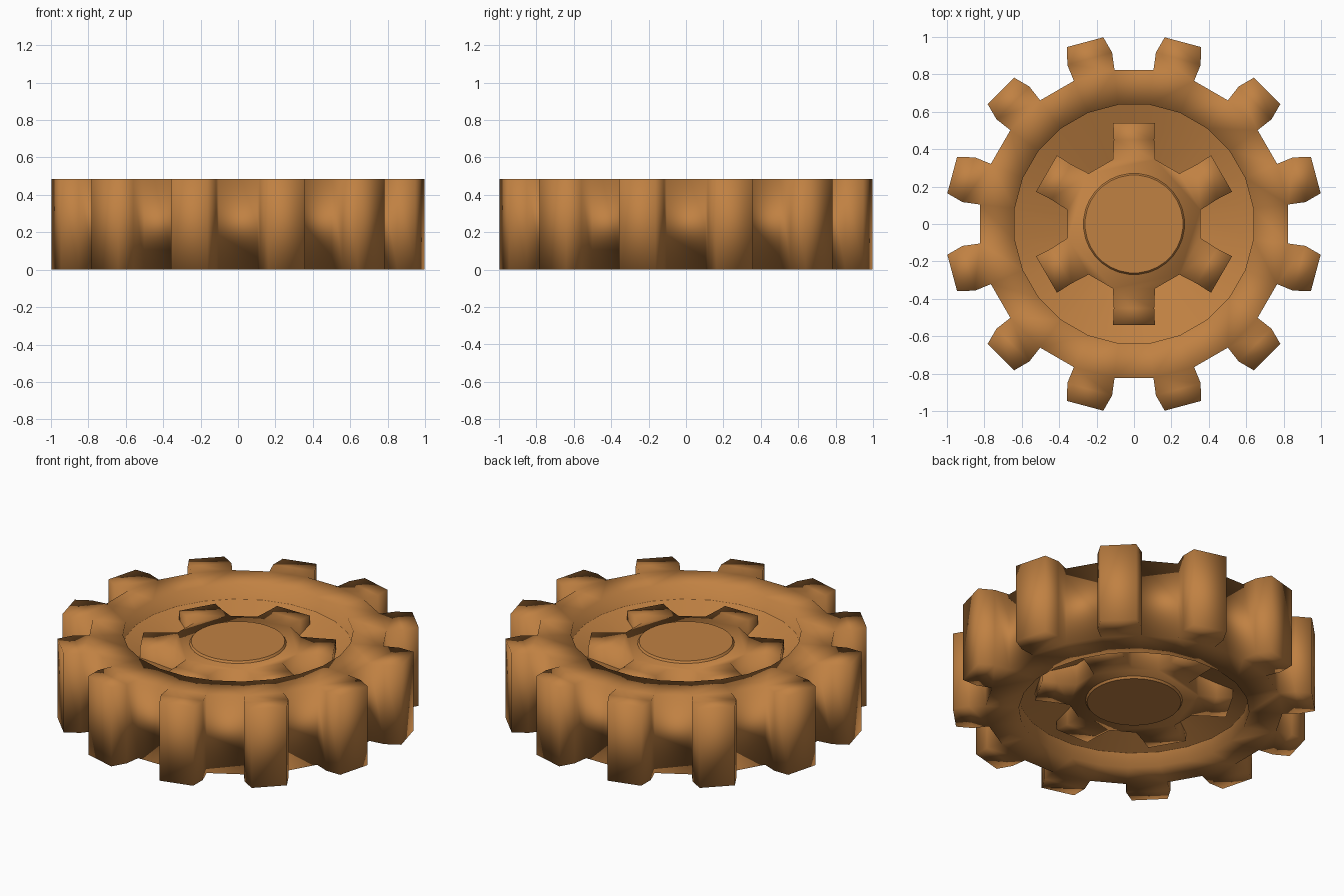
import bpy, bmesh
from math import radians, cos, sin, pi, atan2

if "Cube" in bpy.data.objects:
    bpy.data.objects.remove(bpy.data.objects["Cube"])

MID = 0.2425  # half height; every part is symmetric about this plane

wood = bpy.data.materials.new("warm_brown")
wood.diffuse_color = (0.53, 0.22, 0.055, 1)
wood.use_nodes = True
wood.node_tree.nodes["Principled BSDF"].inputs["Base Color"].default_value = wood.diffuse_color


def finish(bm, name, angle):
    bmesh.ops.recalc_face_normals(bm, faces=bm.faces)
    me = bpy.data.meshes.new(name)
    bm.to_mesh(me)
    bm.free()
    ob = bpy.data.objects.new(name, me)
    bpy.context.collection.objects.link(ob)
    me.materials.append(wood)
    bpy.ops.object.select_all(action='DESELECT')
    ob.select_set(True)
    bpy.context.view_layer.objects.active = ob
    bpy.ops.object.shade_smooth_by_angle(angle=radians(angle))
    return ob


def add_loop(bm, pts, z):
    return [bm.verts.new((x, y, z)) for x, y in pts]


def bridge(bm, a, b):
    n = len(a)
    for i in range(n):
        bm.faces.new((a[i], a[(i + 1) % n], b[(i + 1) % n], b[i]))


def circle(r, n=24):
    """Regular polygon starting half a step before angle 0."""
    return [(r * cos((i - .5) * 2 * pi / n), r * sin((i - .5) * 2 * pi / n)) for i in range(n)]


def root_points(count, apothem, half):
    """Ends of each flat root between neighbouring teeth, in angular order."""
    pts = []
    for k in range(count):
        a = k * 2 * pi / count
        for t in (-half, half):
            pts.append((apothem * cos(a) - t * sin(a), apothem * sin(a) + t * cos(a)))
    return pts


def add_teeth(bm, top, bot, flank, z_flank, z_tip):
    """Grow a tooth from every other span of the root loops (shoulder, then tip)."""
    n = len(top)
    for i in range(1, n, 2):
        j = (i + 1) % n
        mid = (top[i].co + top[j].co) / 2
        a = atan2(mid.y, mid.x)
        rows = []
        for s, root in ((1, top), (-1, bot)):
            row = [root[i]]
            for (r, t), h in zip(flank + flank[::-1], (z_flank, z_tip, z_tip, z_flank)):
                t = t if len(row) > 2 else -t
                row.append(bm.verts.new((r * cos(a) - t * sin(a), r * sin(a) + t * cos(a), MID + s * h)))
            row.append(root[j])
            rows.append(row)
        t, b = rows
        for row in rows:
            bm.faces.new((row[0], row[1], row[4], row[5]))
            bm.faces.new((row[1], row[2], row[3], row[4]))
        for k in range(5):
            bm.faces.new((t[k], t[k + 1], b[k + 1], b[k]))


def root_walls(bm, top, bot):
    for i in range(0, len(top), 2):
        bm.faces.new((top[i], top[i + 1], bot[i + 1], bot[i]))


# toothed rim with a flat top and a straight inner wall
bm = bmesh.new()
roots = root_points(12, 0.823, 0.104)
top, bot = add_loop(bm, roots, 2 * MID), add_loop(bm, roots, 0)
top_in, bot_in = add_loop(bm, circle(0.643), 2 * MID), add_loop(bm, circle(0.643), 0)
bridge(bm, top, top_in)
bridge(bm, bot, bot_in)
bridge(bm, top_in, bot_in)
root_walls(bm, top, bot)
add_teeth(bm, top, bot, [(0.915, 0.124), (1.006, 0.10)], MID, MID)
finish(bm, "toothed_rim", 91)

# dished web between rim and hub
bm = bmesh.new()
for s in (1, -1):
    outer = add_loop(bm, circle(0.65), MID + s * 0.155)
    inner = add_loop(bm, circle(0.34), MID + s * 0.04)
    bridge(bm, outer, inner)
finish(bm, "web", 10)

# six-lug hub
bm = bmesh.new()
roots = root_points(6, 0.355, 0.075)
top, bot = add_loop(bm, roots, MID + 0.18), add_loop(bm, roots, MID - 0.18)
bm.faces.new(top)
bm.faces.new(bot)
root_walls(bm, top, bot)
add_teeth(bm, top, bot, [(0.45, 0.108), (0.54, 0.112)], 0.177, 0.172)
finish(bm, "lugged_hub", 91)

# round boss, slightly proud of the hub
bm = bmesh.new()
loops = [add_loop(bm, circle(r, 32), MID + z)
         for r, z in ((0.262, -0.192), (0.272, -0.178), (0.272, 0.178), (0.262, 0.192))]
for a, b in zip(loops, loops[1:]):
    bridge(bm, a, b)
bm.faces.new(loops[0])
bm.faces.new(loops[-1])
finish(bm, "centre_boss", 35)
